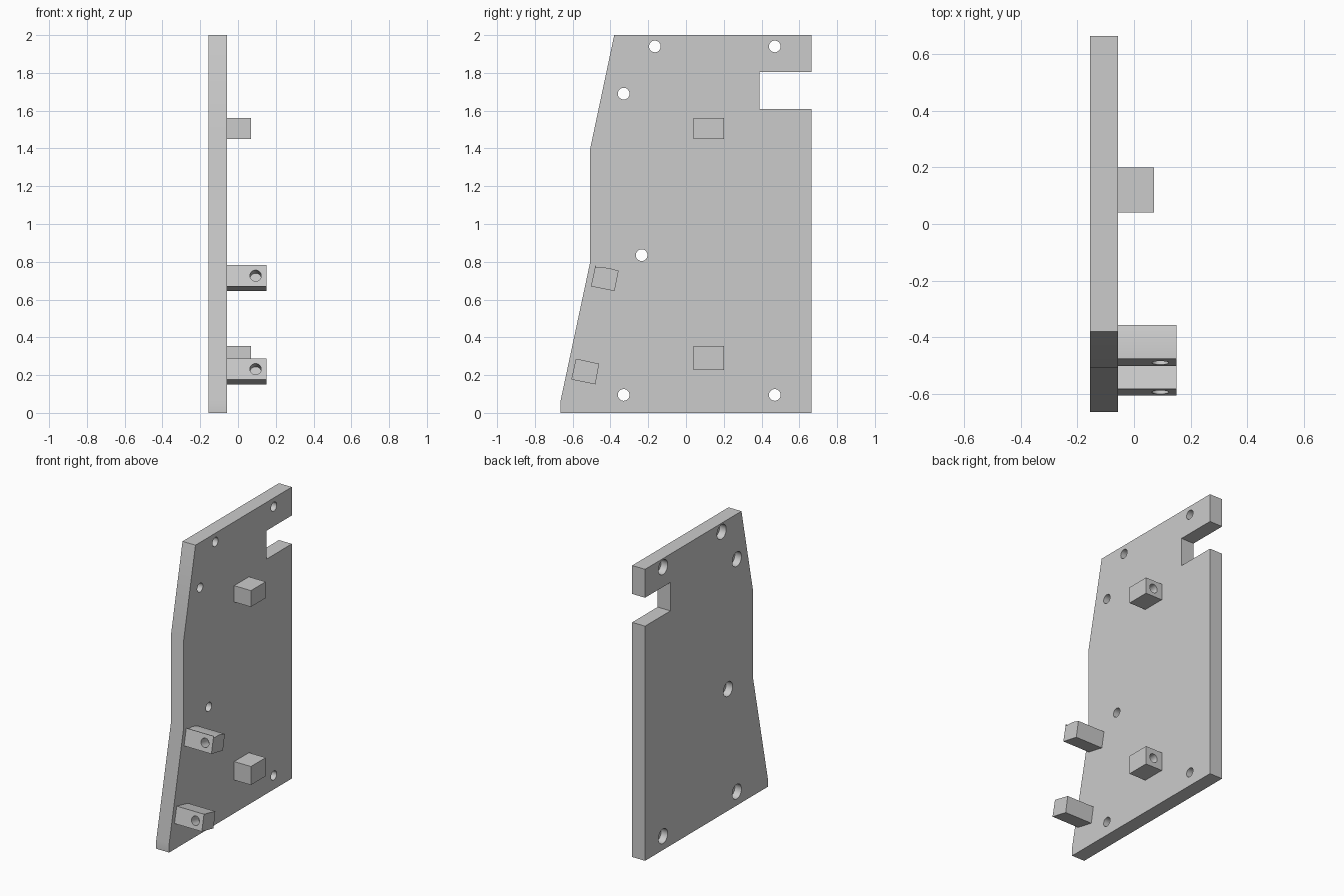
import bpy
import bmesh
from mathutils import Vector

cube = bpy.data.objects.get("Cube")
if cube:
    bpy.data.objects.remove(cube, do_unlink=True)

grey = bpy.data.materials.new("plain grey")
grey.use_nodes = True
grey.diffuse_color = (0.6, 0.6, 0.6, 1)
grey.node_tree.nodes["Principled BSDF"].inputs["Base Color"].default_value = (0.6, 0.6, 0.6, 1)

BACK, FACE = -0.155, -0.057  # the two sides of the plate along x


def add_object(name, bm):
    bmesh.ops.recalc_face_normals(bm, faces=bm.faces)
    mesh = bpy.data.meshes.new(name)
    bm.to_mesh(mesh)
    bm.free()
    mesh.materials.append(grey)
    obj = bpy.data.objects.new(name, mesh)
    bpy.context.collection.objects.link(obj)
    return obj


def extrude_profile(name, points, x0, x1):
    """Extrude a (y, z) outline along x."""
    bm = bmesh.new()
    face = bm.faces.new([bm.verts.new((x0, y, z)) for y, z in points])
    new = bmesh.ops.extrude_face_region(bm, geom=[face])["geom"]
    verts = [v for v in new if isinstance(v, bmesh.types.BMVert)]
    bmesh.ops.translate(bm, verts=verts, vec=(x1 - x0, 0, 0))
    return add_object(name, bm)


def drill(obj, centre, axis, radius, depth):
    """Cut a round hole from just outside centre to depth along axis."""
    axis = Vector(axis).normalized()
    length = depth + 0.02
    bm = bmesh.new()
    bmesh.ops.create_cone(bm, cap_ends=True, segments=32, radius1=radius,
                          radius2=radius, depth=length)
    bm.transform(axis.to_track_quat('Z', 'Y').to_matrix().to_4x4())
    bmesh.ops.translate(bm, verts=bm.verts, vec=Vector(centre) + axis * (length / 2 - 0.02))
    cutter = add_object("hole_cutter", bm)
    cutter.hide_render = True
    mod = obj.modifiers.new("hole", 'BOOLEAN')
    mod.operation = 'DIFFERENCE'
    mod.solver = 'EXACT'
    mod.object = cutter
    bpy.context.view_layer.objects.active = obj
    bpy.ops.object.modifier_apply(modifier=mod.name)
    bpy.data.objects.remove(cutter, do_unlink=True)


# Plate with slanted front edge and a notch in the rear edge
plate = extrude_profile("side_plate", [
    (-0.665, 0), (0.665, 0), (0.665, 1.61), (0.39, 1.61), (0.39, 1.805), (0.665, 1.805),
    (0.665, 2), (-0.38, 2), (-0.507, 1.4), (-0.507, 0.8), (-0.665, 0.06)], BACK, FACE)

# Screw holes, counterbored from the plain side
for y, z in [(-0.165, 1.94), (0.47, 1.94), (-0.33, 1.69),
             (-0.235, 0.835), (-0.33, 0.095), (0.47, 0.095)]:
    drill(plate, (BACK, y, z), (1, 0, 0), 0.05, 0.05)
    drill(plate, (BACK, y, z), (1, 0, 0), 0.031, 0.15)

# Straight mounting blocks with a blind hole in the rear
blocks = []
for name, z0, z1 in [("lower_block", 0.228, 0.355), ("upper_block", 1.45, 1.562)]:
    block = extrude_profile(name, [(0.04, z0), (0.2, z0), (0.2, z1), (0.04, z1)], FACE, 0.07)
    drill(block, (0.01, 0.2, (z0 + z1) / 2), (0, -1, 0), 0.03, 0.09)
    blocks.append(block)

# Tilted mounting blocks with a blind hole in the front
for name, outline in [
        ("lower_tilted_block", [(-0.607, 0.177), (-0.48, 0.151), (-0.46, 0.26), (-0.583, 0.287)]),
        ("upper_tilted_block", [(-0.503, 0.67), (-0.378, 0.645), (-0.357, 0.752),
                                (-0.41, 0.768), (-0.475, 0.77), (-0.479, 0.783)])]:
    block = extrude_profile(name, outline, FACE, 0.15)
    (y0, z0), (y1, z1) = outline[0], outline[-1]
    drill(block, (0.093, (y0 + y1) / 2, (z0 + z1) / 2), (0, z1 - z0, y0 - y1), 0.03, 0.08)
    blocks.append(block)

# Smooth hole walls, sharp edges elsewhere
bpy.ops.object.select_all(action='DESELECT')
for obj in [plate] + blocks:
    obj.select_set(True)
bpy.context.view_layer.objects.active = plate
bpy.ops.object.shade_smooth_by_angle(angle=0.35)
